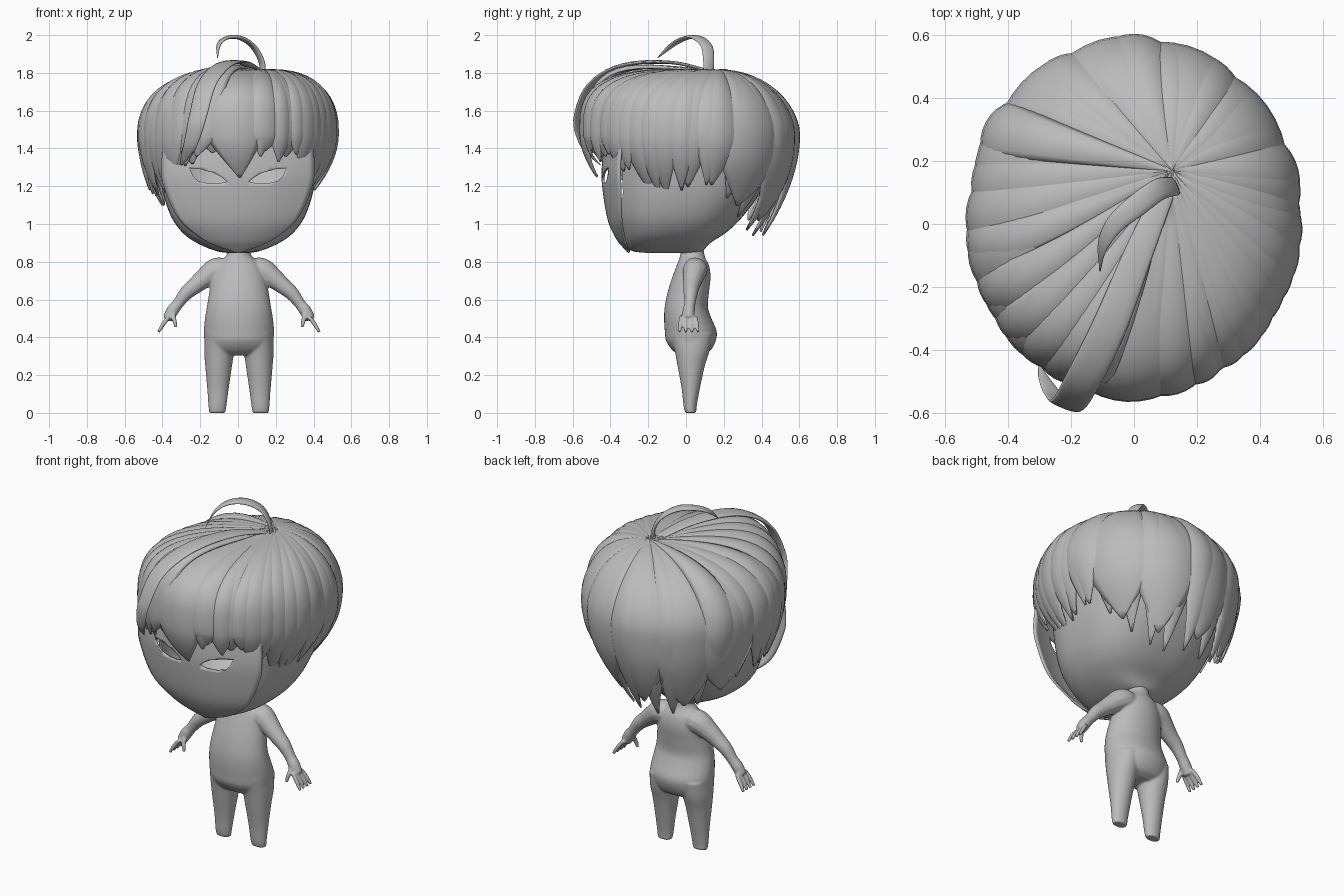
import bpy, bmesh, random
from math import sin, cos, pi, radians
from mathutils import Vector

if "Cube" in bpy.data.objects:
    bpy.data.objects.remove(bpy.data.objects["Cube"], do_unlink=True)
random.seed(4)

grey = bpy.data.materials.new("plain grey")
grey.use_nodes = True
COLOR = (0.5, 0.5, 0.5, 1)
grey.diffuse_color = COLOR
grey.node_tree.nodes["Principled BSDF"].inputs["Base Color"].default_value = COLOR


def finish(name, bm):
    bmesh.ops.recalc_face_normals(bm, faces=bm.faces)
    mesh = bpy.data.meshes.new(name)
    bm.to_mesh(mesh)
    bm.free()
    mesh.materials.append(grey)
    mesh.shade_smooth()
    ob = bpy.data.objects.new(name, mesh)
    bpy.context.collection.objects.link(ob)
    return ob


def add_rings(bm, rings, cap=True, closed=True):
    rows = [[bm.verts.new(p) for p in ring] for ring in rings]
    n = len(rows[0])
    for a, b in zip(rows, rows[1:]):
        for i in range(n if closed else n - 1):
            j = (i + 1) % n
            bm.faces.new((a[i], a[j], b[j], b[i]))
    if cap:
        bm.faces.new(rows[0])
        bm.faces.new(rows[-1])


def oval(z, rx, front, back, cx=0, power=1.0, n=40):
    def part(v):
        return abs(v) ** power * (1 if v > 0 else -1)
    mid, ry = (front + back) / 2, (back - front) / 2
    angles = [2 * pi * i / n for i in range(n)]
    return [(cx + rx * part(cos(a)), mid + ry * part(sin(a)), z) for a in angles]


def smooth_path(table, steps=5):
    # smooth curve through the table's rows, eased by neighbouring slopes
    rows = [Vector(r) for r in table]
    last = len(rows) - 1
    out = []
    for i in range(last):
        a, b = rows[i], rows[i + 1]
        size = (b - a).length
        before, after = rows[max(i - 1, 0)], rows[min(i + 2, last)]
        ma = (b - before) * size / ((a - before).length + size)
        mb = (after - a) * size / ((after - b).length + size)
        for k in range(steps):
            t = k / steps
            out.append(a * (1 + 2 * t) * (1 - t) ** 2 + ma * t * (1 - t) ** 2
                       + b * t * t * (3 - 2 * t) - mb * t * t * (1 - t))
    return out + [rows[last]]


def add_tube(bm, path, side, flat=1.0, n=12):
    # path entries are x, y, z, radius
    path = smooth_path(path)
    pts = [Vector(p[:3]) for p in path]
    rings = []
    for i, p in enumerate(pts):
        t = (pts[min(i + 1, len(pts) - 1)] - pts[max(i - 1, 0)]).normalized()
        s = Vector(side)
        s = (s - t * s.dot(t)).normalized()
        b, r = t.cross(s), path[i][3]
        rings.append([p + s * r * cos(2 * pi * k / n) + b * r * flat * sin(2 * pi * k / n)
                      for k in range(n)])
    add_rings(bm, rings)


# Body: overlapping torso, legs, arms and fingers fused into one skin
bm = bmesh.new()
torso = [(.305, .14, -.03, .09), (.33, .168, -.07, .13), (.38, .182, -.105, .157),
         (.43, .186, -.112, .163), (.5, .18, -.116, .135), (.56, .17, -.113, .116),
         (.64, .157, -.097, .122), (.72, .142, -.072, .13), (.78, .118, -.05, .122),
         (.815, .085, -.036, .105), (.84, .063, -.03, .097), (.91, .06, -.02, .09)]
add_rings(bm, [oval(*r) for r in smooth_path(torso)])
leg = [(0, .043, -.005, .054), (.03, .047, -.012, .056), (.12, .056, -.022, .072),
       (.25, .071, -.045, .1), (.33, .079, -.06, .125), (.42, .078, -.08, .14)]
arm = [(.06, .05, .755, .06), (.12, .048, .755, .066), (.18, .038, .715, .055),
       (.23, .03, .675, .045), (.28, .025, .633, .038), (.325, .02, .575, .03),
       (.35, .015, .543, .033), (.378, .012, .497, .029)]
for m in (-1, 1):
    add_rings(bm, [oval(*r, cx=m * (.115 - .03 * r[0])) for r in smooth_path(leg)])
    add_tube(bm, [(m * x, y, z, r) for x, y, z, r in arm], (0, 1, 0))
    for k in range(4):
        y = -.026 + .025 * k
        finger = [(.37, y, .51, .011), (.397, y * 1.15, .475, .012), (.426, y * 1.3, .428, .009)]
        add_tube(bm, [(m * a, b, c, r) for a, b, c, r in finger], (0, 1, 0))
    thumb = [(.352, -.002, .535, .014), (.343, -.024, .495, .013), (.333, -.034, .452, .009)]
    add_tube(bm, [(m * a, b, c, r) for a, b, c, r in thumb], (0, 1, 0))
body = finish("body", bm)
body.location.x = .005
mod = body.modifiers.new("fuse", 'REMESH')
mod.mode, mod.voxel_size, mod.use_smooth_shade = 'VOXEL', .006, True
mod = body.modifiers.new("soften", 'SMOOTH')
mod.factor, mod.iterations = .5, 7

# Head shell, open behind the eyes
HEAD = [(.846, .05, -.2, .06), (.858, .12, -.29, .09), (.9, .22, -.325, .13),
        (.96, .3, -.35, .22), (1.05, .36, -.378, .31), (1.2, .405, -.395, .41),
        (1.4, .425, -.4, .46), (1.6, .41, -.36, .43), (1.72, .28, -.22, .32), (1.76, .1, -.05, .15)]
bm = bmesh.new()
add_rings(bm, [oval(*r, power=.8, n=64) for r in smooth_path(HEAD)])
centres = [(f, f.calc_center_median()) for f in bm.faces]
bmesh.ops.delete(bm, context='FACES', geom=[
    f for f, c in centres if c.y < -.28 and abs(c.x) < .25 and 1.15 < c.z < 1.36])
head = finish("head", bm)
mod = head.modifiers.new("round", 'SMOOTH')
mod.iterations = 3

# Face plate: half width, front depth and sweep back by height
FACE = [(.85, .03, -.3, .0), (.875, .11, -.325, .01), (.92, .2, -.362, .035),
        (1.02, .315, -.408, .065), (1.2, .395, -.438, .09), (1.3, .403, -.44, .09),
        (1.46, .39, -.425, .09)]
bm = bmesh.new()
spread = [k / 14 - 1 for k in range(29)]
add_rings(bm, [[(w * u, front + sweep * u * u, z + .012 * u * u) for u in spread]
               for z, w, front, sweep in smooth_path(FACE)], cap=False, closed=False)
face = finish("face", bm)
mod = face.modifiers.new("thickness", 'SOLIDIFY')
mod.thickness, mod.offset = .012, 0

# Almond eye openings cut through the face plate
bm = bmesh.new()
eye = [(.06, 1.225), (.10, 1.214), (.16, 1.215), (.21, 1.228), (.238, 1.255),
       (.255, 1.295), (.2, 1.29), (.13, 1.272), (.09, 1.25)]
for m in (-1, 1):
    add_rings(bm, [[(m * x, y, z) for x, z in eye] for y in (-.6, -.25)])
cutter = finish("eye_cutter", bm)
cutter.hide_render = True
cutter.hide_set(True)
mod = face.modifiers.new("eye openings", 'BOOLEAN')
mod.object, mod.operation, mod.solver = cutter, 'DIFFERENCE', 'EXACT'

# Hair locks fan out from the crown over a rounded dome
CROWN = Vector((.12, .17))
WIDEST = 1.47


def hair_point(theta, t, tip, out, arch):
    rim = Vector((.507 * cos(theta), .02 + .547 * sin(theta)))
    rim *= 1 + out / .55
    if t < .55:
        a = t / .55 * pi / 2
        power = .85 + .23 * sin(theta)
        s, c = sin(a) ** power, cos(a) ** power
        p = CROWN.lerp(rim, s)
        return (p.x, p.y, WIDEST + (.342 + out * s) * c + arch * sin(2 * a))
    z = WIDEST - (WIDEST - tip) * (t - .55) / .45
    curl = 1.75 - .75 * sin(theta) + .65 * cos(theta)
    p = rim * (1 - curl * (WIDEST - z) ** 2)
    return (p.x, p.y, z)


def lock(name, angle, half, tip, lift=0.0, bulge=.03, swing=0, start=.58, arch=0):
    bm = bmesh.new()
    rows = []
    for i in range(25):
        t = i / 24
        taper = 1 - .97 * max(0, (t - start) / (1 - start)) ** 1.5
        row = []
        for k in range(9):
            u = k / 4 - 1
            theta = radians(angle + swing * (t - .6) + half * taper * u)
            out = lift * min(1, 2 * t) + bulge * (1 - u * u) * taper - .012
            row.append(hair_point(theta, t, tip, out, arch))
        rows.append(row)
    add_rings(bm, rows, cap=False, closed=False)
    ob = finish(name, bm)
    mod = ob.modifiers.new("thickness", 'SOLIDIFY')
    mod.thickness, mod.offset = .012, 0


# Tip heights every 15 degrees, counted from the left side around the back
TIPS = [1.2, 1.21, 1.14, 1.04, .97, .94, .95, .94, .96, 1.02, 1.1, 1.15,
        1.16, 1.16, 1.17, 1.22, 1.32, 1.38, 1.4, 1.39, 1.36, 1.28, 1.17, 1.16]
for i, tip in enumerate(TIPS):
    front = i in range(16, 24)
    lock("hair_lock", 15 * i, 12, tip, random.choice((0, .006, .012)),
         swing=random.uniform(-5, 5), start=.45 if front else .56)
for angle, tip in ((38, 1.1), (66, 1.02), (97, 1.02), (127, 1.02), (152, 1.1)):
    lock("back_hair_panel", angle, 20, tip, .012, .025, start=.7)
lock("main_fringe", 268, 20, 1.25, .02, .03, swing=8, start=.36)
for angle, half, tip in ((284, 7, 1.36), (296, 8, 1.33), (308, 8, 1.37), (321, 10, 1.29),
                         (338, 10, 1.16), (355, 10, 1.18), (11, 10, 1.21)):
    lock("side_fringe", angle, half, tip, .015, .025, start=.4)
for angle, tip, arch in ((250, 1.36, .05), (241, 1.31, .05), (230, 1.25, .04), (218, 1.2, .03),
                         (204, 1.17, .02), (188, 1.18, .01)):
    lock("swept_lock", angle, 8, tip, .02, .02, swing=-14, start=.48, arch=arch)
lock("crown_lock", 149, 10, 1.25, .02, arch=.015)

# Loose front strand and the curl on the crown
for name, side, flat, path in (
    ("loose_strand", (1, -.4, 0), .2,
     [(.11, .13, 1.81, .03), (.02, -.08, 1.855, .045), (-.08, -.33, 1.84, .055),
      (-.165, -.5, 1.74, .055), (-.215, -.575, 1.56, .05), (-.25, -.55, 1.43, .038),
      (-.285, -.49, 1.35, .02), (-.3, -.45, 1.31, .004)]),
    ("crown_curl", (-.4, .8, 0), .3,
     [(.13, .12, 1.79, .03), (.125, .12, 1.86, .032), (.08, .11, 1.94, .035),
      (.01, .06, 1.986, .036), (-.06, .0, 1.985, .03), (-.1, -.07, 1.95, .02),
      (-.108, -.15, 1.88, .003)])):
    bm = bmesh.new()
    add_tube(bm, path, side, flat)
    finish(name, bm)
